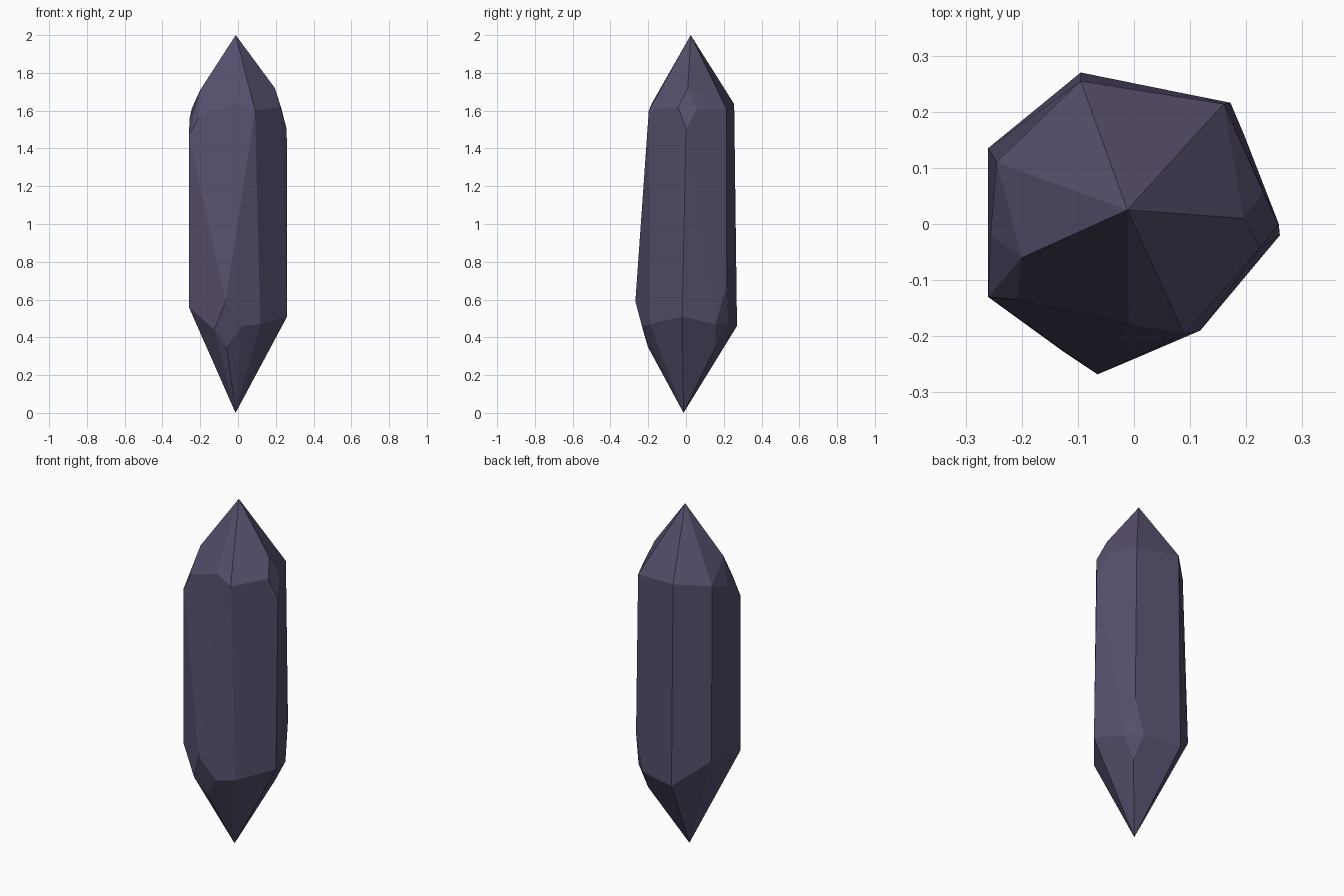
import bpy, bmesh, math

# corner points of the faceted crystal, grouped by zone
tip_top = [(-0.012, 0.025, 2.0)]
upper_ring = [(-0.01, -0.18, 1.64), (0.09, -0.197, 1.60), (0.16, 0.214, 1.61),
              (-0.095, 0.255, 1.635), (-0.245, 0.11, 1.61)]
chip_left = [(-0.20, -0.06, 1.71), (-0.208, -0.135, 1.565),
             (-0.26, -0.13, 1.47), (-0.256, -0.02, 1.56)]
chip_right = [(0.195, 0.01, 1.72), (0.23, 0.058, 1.61),
              (0.258, 0.0, 1.50), (0.225, -0.042, 1.62)]
lower_ring = [(0.118, -0.19, 0.47), (0.26, -0.02, 0.51),
              (-0.095, 0.27, 0.46), (-0.26, 0.135, 0.60), (-0.26, -0.13, 0.56)]
chip_front = [(-0.065, -0.268, 0.59), (-0.125, -0.228, 0.44),
              (-0.06, -0.202, 0.35), (0.02, -0.232, 0.46)]
chip_back = [(0.172, 0.216, 0.68), (0.197, 0.157, 0.47),
             (0.122, 0.226, 0.47), (0.135, 0.156, 0.35)]
tip_bottom = [(-0.013, -0.013, 0.0)]

# crystal: hull of the corners, near-flat triangles merged into facets
bm = bmesh.new()
for p in (tip_top + upper_ring + chip_left + chip_right
          + lower_ring + chip_front + chip_back + tip_bottom):
    bm.verts.new(p)
bmesh.ops.convex_hull(bm, input=bm.verts[:])
bmesh.ops.dissolve_limit(bm, angle_limit=math.radians(4),
                         verts=bm.verts[:], edges=bm.edges[:])
bmesh.ops.recalc_face_normals(bm, faces=bm.faces[:])
mesh = bpy.data.meshes.new("crystal")
bm.to_mesh(mesh)
bm.free()

# dusky purple stone
mat = bpy.data.materials.new("dusky purple")
mat.diffuse_color = (0.094, 0.077, 0.150, 1)
mesh.materials.append(mat)
obj = bpy.data.objects.new("crystal", mesh)
bpy.context.collection.objects.link(obj)
